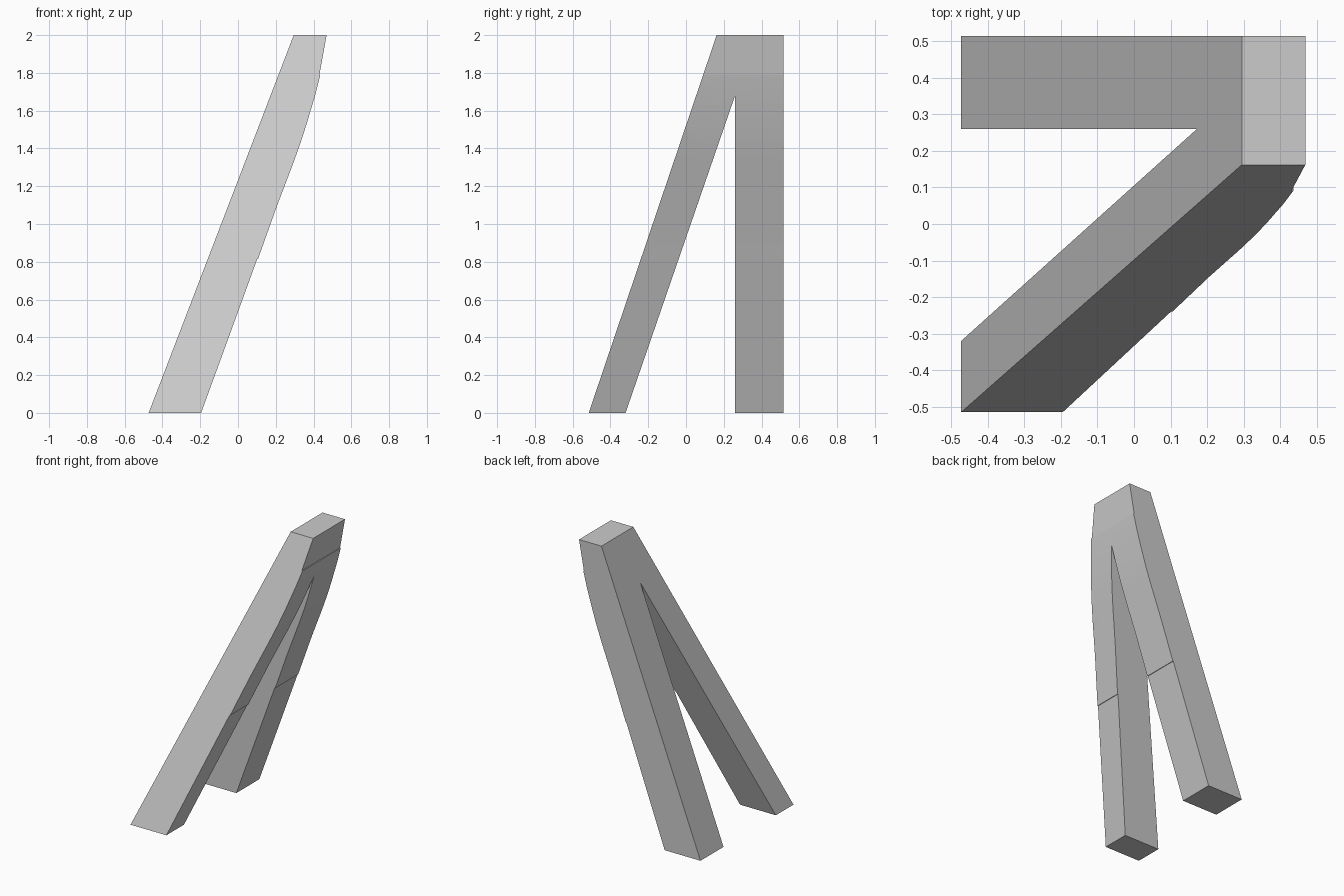
import bpy
import bmesh
import math

cube = bpy.data.objects.get("Cube")
if cube:
    bpy.data.objects.remove(cube, do_unlink=True)

mat = bpy.data.materials.new("plain grey")
mat.use_nodes = True
grey = (0.6, 0.6, 0.6, 1)
mat.diffuse_color = grey
mat.node_tree.nodes["Principled BSDF"].inputs["Base Color"].default_value = grey

# Curved underside: (x, z), with small steps where the sections meet
APEX = 1.68
underside = [(-0.195, 0), (0.102, 0.815), (0.106, 0.815), (0.206, 1.095),
             (0.29, 1.315), (0.333, 1.435), (0.365, 1.535), (0.39, 1.62),
             (0.408, APEX), (0.436, 1.79), (0.431, 1.79), (0.469, 2)]


def back_x(z):
    return -0.473 + 0.384 * z


def front_y(z):
    return -0.515 + 0.3385 * z


def notch_y(z):
    return -0.32 + 0.58 * z / APEX


bm = bmesh.new()


def section(x, z, ys):
    """Two columns of vertices across the leg: sloping side and underside."""
    return [[bm.verts.new((px, y, z)) for y in ys] for px in (back_x(z), x)]


def strip(sections, front, back):
    """Skin the sloping side and underside, and optionally the y sides."""
    for (a0, a1), (b0, b1) in zip(sections, sections[1:]):
        for i in range(len(a0) - 1):
            bm.faces.new((a0[i + 1], a0[i], b0[i], b0[i + 1]))
            bm.faces.new((a1[i], a1[i + 1], b1[i + 1], b1[i]))
        if front:
            bm.faces.new((a0[0], a1[0], b1[0], b0[0]))
        if back:
            bm.faces.new((a1[-1], a0[-1], b0[-1], b1[-1]))


lower = [p for p in underside if p[1] <= APEX]
upper = [p for p in underside if p[1] >= APEX]

# Front leg, upright leg and the head joining them
front_leg = [section(x, z, (front_y(z), notch_y(z))) for x, z in lower]
upright_leg = [section(x, z, (0.26, 0.515)) for x, z in lower]
head = [section(x, z, (front_y(z), 0.26, 0.515)) for x, z in upper]
for part in (front_leg, upright_leg, head):
    strip(part, True, True)

# Foot soles and flat top
for leg in (front_leg, upright_leg):
    s0, s1 = leg[0]
    bm.faces.new((s0[0], s0[1], s1[1], s1[0]))
t0, t1 = head[-1]
bm.faces.new((*t1, *reversed(t0)))

bmesh.ops.remove_doubles(bm, verts=bm.verts, dist=0.0005)
bmesh.ops.recalc_face_normals(bm, faces=bm.faces)
mesh = bpy.data.meshes.new("forked_leg")
bm.to_mesh(mesh)
bm.free()
mesh.materials.append(mat)
obj = bpy.data.objects.new("forked_leg", mesh)
bpy.context.collection.objects.link(obj)
bpy.context.view_layer.objects.active = obj
obj.select_set(True)
bpy.ops.object.shade_smooth_by_angle(angle=math.radians(25))
